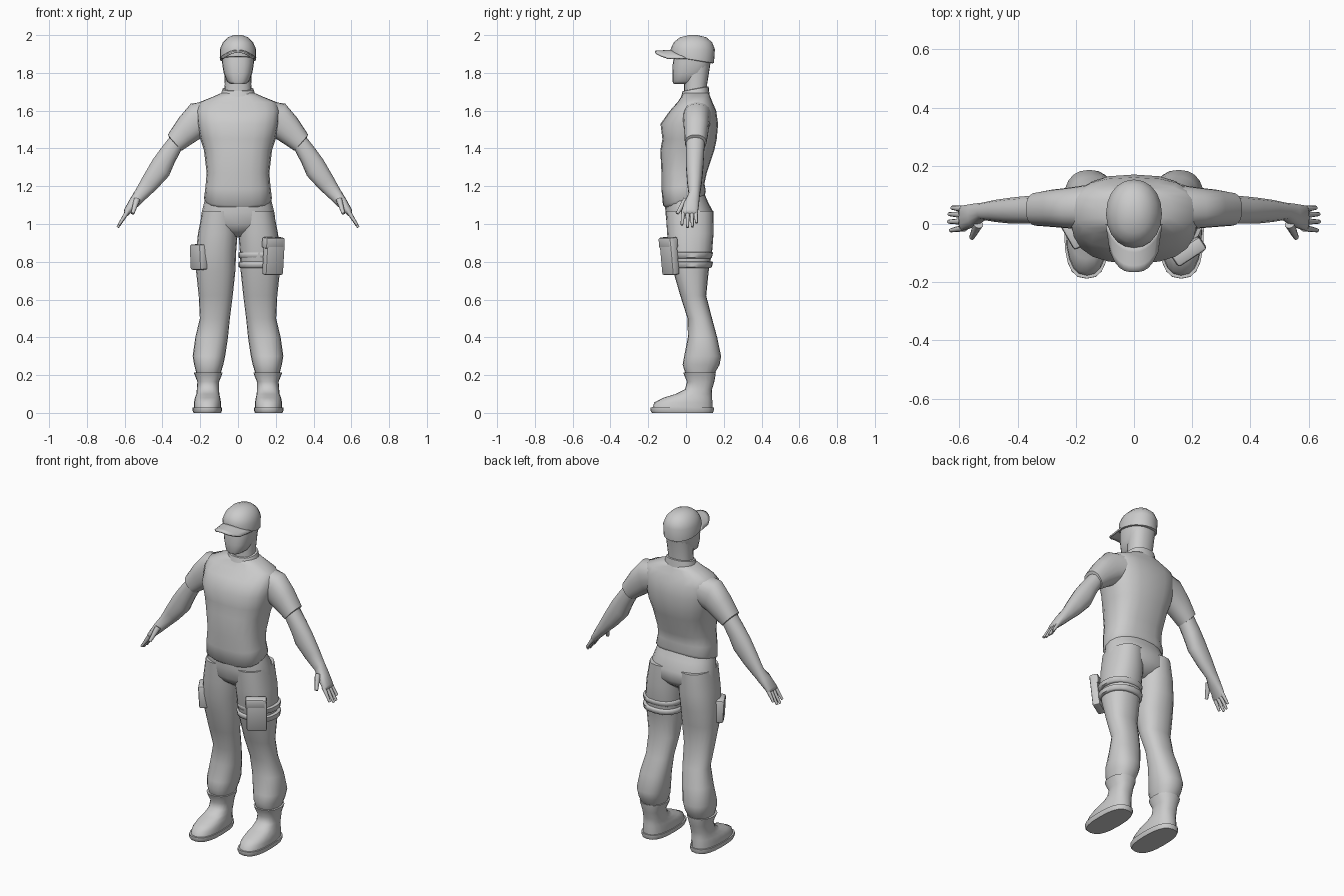
import bpy, bmesh, math
from mathutils import Vector, Matrix

grey = bpy.data.materials.new("plain_grey")
grey.diffuse_color = (0.6, 0.6, 0.6, 1)


def finish(name, bm, angle=60):
    bmesh.ops.recalc_face_normals(bm, faces=bm.faces)
    me = bpy.data.meshes.new(name)
    bm.to_mesh(me)
    bm.free()
    me.materials.append(grey)
    ob = bpy.data.objects.new(name, me)
    bpy.context.collection.objects.link(ob)
    bpy.ops.object.select_all(action='DESELECT')
    ob.select_set(True)
    bpy.context.view_layer.objects.active = ob
    bpy.ops.object.shade_smooth_by_angle(angle=math.radians(angle))
    return ob


def loft(name, rows, power=2.3, side=1, n=20, angle=60):
    """Rows are (x0, z0, x1, z1, y_front, y_back[, tilt]); each makes one rounded ring."""
    bm = bmesh.new()
    rings = []
    for row in rows:
        x0, z0, x1, z1, y0, y1 = row[:6]
        tilt = row[6] if len(row) > 6 else 0
        ring = []
        for i in range(n):
            a = 2 * math.pi * i / n
            c, s = math.cos(a), math.sin(a)
            u = math.copysign(abs(c) ** (2 / power), c)
            v = math.copysign(abs(s) ** (2 / power), s)
            x = (x0 + x1) / 2 + u * (x1 - x0) / 2
            z = (z0 + z1) / 2 + u * (z1 - z0) / 2 + tilt * v
            ring.append(bm.verts.new((side * x, (y0 + y1) / 2 + v * (y1 - y0) / 2, z)))
        rings.append(ring)
    for a, b in zip(rings, rings[1:]):
        for i in range(n):
            j = (i + 1) % n
            bm.faces.new((a[i], a[j], b[j], b[i]))
    bm.faces.new(rings[0])
    bm.faces.new(rings[-1])
    return finish(name, bm, angle)


def flat(z, xa, xb, y0, y1, tilt=0):
    return (xa, z, xb, z, y0, y1, tilt)


def mid(z, w, y0, y1, tilt=0):
    return flat(z, -w, w, y0, y1, tilt)


def digit(name, p, q, r, side):
    """Tapered finger between two points."""
    p, q = Vector(p), Vector(q)
    d = q - p
    bm = bmesh.new()
    m = Matrix.Translation((p + q) / 2) @ d.to_track_quat('Z', 'Y').to_matrix().to_4x4()
    bmesh.ops.create_cone(bm, cap_ends=True, segments=8, radius1=r, radius2=r * 0.55,
                          depth=d.length, matrix=m)
    for v in bm.verts:
        v.co.x *= side
    finish(name, bm, 80)


def pouch(name, centre, size, turn, lean):
    bm = bmesh.new()
    m = (Matrix.Translation(centre) @ Matrix.Rotation(math.radians(turn), 4, 'Z')
         @ Matrix.Rotation(math.radians(lean), 4, 'X') @ Matrix.Diagonal((*size, 1)))
    bmesh.ops.create_cube(bm, size=1, matrix=m)
    bmesh.ops.bevel(bm, geom=bm.edges[:], offset=0.011, segments=2, affect='EDGES', profile=0.5)
    finish(name, bm, 40)


# Shirt body with overhanging belly
loft("shirt", [
    mid(1.10, 0.15, -0.09, 0.09, 0.03), mid(1.135, 0.18, -0.122, 0.105, 0.035),
    mid(1.20, 0.172, -0.13, 0.098, 0.015), mid(1.27, 0.166, -0.13, 0.11),
    mid(1.39, 0.18, -0.136, 0.15), mid(1.45, 0.20, -0.125, 0.163),
    mid(1.53, 0.215, -0.135, 0.17), mid(1.60, 0.222, -0.085, 0.16),
    mid(1.645, 0.205, -0.045, 0.14), mid(1.675, 0.13, -0.025, 0.128),
    mid(1.695, 0.085, -0.015, 0.12)], power=2.6)

# Neck, collar and head
loft("collar", [mid(1.67, 0.095, -0.03, 0.125, 0.01), mid(1.715, 0.082, -0.018, 0.12, 0.012),
                mid(1.717, 0.07, -0.01, 0.11, 0.012)], angle=40)
loft("neck", [mid(1.66, 0.075, -0.01, 0.112), mid(1.74, 0.07, -0.01, 0.112),
              mid(1.84, 0.075, -0.01, 0.128)])
loft("head", [mid(1.742, 0.04, -0.066, 0.03), mid(1.755, 0.058, -0.071, 0.07),
              mid(1.80, 0.076, -0.072, 0.115), mid(1.85, 0.084, -0.07, 0.13),
              mid(1.91, 0.086, -0.06, 0.135)], power=2.5)

# Cap crown and curved brim
loft("cap_crown", [mid(1.868, 0.09, -0.07, 0.14, -0.018), mid(1.87, 0.096, -0.078, 0.148, -0.018),
                   mid(1.925, 0.096, -0.082, 0.153), mid(1.962, 0.08, -0.065, 0.138),
                   mid(1.988, 0.054, -0.032, 0.108), mid(2.0, 0.022, 0.015, 0.06)], power=2.1)
bm = bmesh.new()
grid = []
for j in range(5):
    t = j / 4
    row = []
    for i in range(11):
        u = -1 + i / 5
        edge = -0.165 + 0.07 * abs(u) ** 3
        root = -0.075 + 0.075 * u * u
        x = u * (0.094 - 0.014 * t)
        row.append(bm.verts.new((x, root + (edge - root) * t,
                                 1.918 - 0.006 * t - 0.042 * u * u * (1 - 0.15 * t))))
    grid.append(row)
for a, b in zip(grid, grid[1:]):
    for i in range(10):
        bm.faces.new((a[i], a[i + 1], b[i + 1], b[i]))
brim = finish("cap_brim", bm)
mod = brim.modifiers.new("thickness", 'SOLIDIFY')
mod.thickness = 0.01
mod.offset = 0

# Trouser seat
loft("trouser_seat", [
    mid(1.19, 0.155, -0.10, 0.085), mid(1.12, 0.178, -0.112, 0.115),
    mid(1.06, 0.193, -0.109, 0.146), mid(1.0, 0.2, -0.102, 0.145),
    mid(0.965, 0.13, -0.08, 0.12), mid(0.935, 0.05, -0.04, 0.08)])

for side, tag in ((1, "left"), (-1, "right")):
    # Trouser leg
    loft(tag + "_trouser_leg", [
        flat(1.07, 0.01, 0.188, -0.107, 0.145), flat(0.95, 0.002, 0.212, -0.1, 0.146),
        flat(0.85, 0.01, 0.222, -0.09, 0.138), flat(0.75, 0.014, 0.222, -0.068, 0.12),
        flat(0.62, 0.028, 0.208, -0.03, 0.107), flat(0.5, 0.043, 0.202, 0.008, 0.138),
        flat(0.40, 0.053, 0.226, 0.01, 0.165), flat(0.30, 0.068, 0.24, -0.01, 0.186),
        flat(0.255, 0.078, 0.232, -0.018, 0.178), flat(0.215, 0.09, 0.222, -0.005, 0.155)],
        side=side)
    # Boot with sole
    loft(tag + "_boot", [
        flat(0.215, 0.082, 0.234, -0.015, 0.158), flat(0.205, 0.084, 0.231, -0.012, 0.157),
        flat(0.165, 0.1, 0.215, 0.005, 0.15), flat(0.125, 0.1, 0.218, -0.005, 0.138),
        flat(0.10, 0.099, 0.22, -0.055, 0.137), flat(0.08, 0.094, 0.228, -0.12, 0.138),
        flat(0.055, 0.09, 0.233, -0.168, 0.14), flat(0.025, 0.09, 0.234, -0.178, 0.14)],
        side=side, power=2.4)
    loft(tag + "_sole", [flat(0.028, 0.085, 0.24, -0.187, 0.147), flat(0.012, 0.085, 0.24, -0.188, 0.147),
                         flat(0.0, 0.09, 0.235, -0.18, 0.142)], side=side, power=2.6, angle=40)
    # Short sleeve, bare arm and hand
    loft(tag + "_sleeve", [
        (0.12, 1.50, 0.13, 1.655, -0.02, 0.14), (0.195, 1.455, 0.25, 1.637, -0.015, 0.125),
        (0.25, 1.42, 0.315, 1.56, -0.01, 0.118), (0.298, 1.388, 0.372, 1.472, -0.006, 0.108),
        (0.31, 1.398, 0.364, 1.459, 0.002, 0.098)], side=side, angle=50)
    loft(tag + "_arm", [
        (0.29, 1.41, 0.35, 1.475, 0.0, 0.1), (0.335, 1.325, 0.41, 1.398, 0.0, 0.096),
        (0.365, 1.255, 0.452, 1.34, 0.0, 0.092), (0.43, 1.185, 0.503, 1.252, 0.006, 0.084),
        (0.492, 1.128, 0.54, 1.185, 0.014, 0.074), (0.532, 1.09, 0.572, 1.133, -0.01, 0.07),
        (0.574, 1.052, 0.602, 1.078, -0.024, 0.064), (0.585, 1.04, 0.604, 1.06, -0.022, 0.061)],
        side=side, n=14)
    for k, (y, tip, z) in enumerate(((-0.013, -0.022, 0.995), (0.009, 0.008, 0.982),
                                     (0.031, 0.034, 0.985), (0.051, 0.056, 1.005))):
        digit(f"{tag}_finger_{k + 1}", (0.582, y, 1.07), (0.637 - (z - 0.982) * 0.5, tip, z), 0.0125, side)
    digit(tag + "_thumb", (0.535, 0.0, 1.13), (0.558, -0.047, 1.055), 0.017, side)

# Thigh pouch with flap and two straps
pouch("thigh_pouch", (0.188, -0.088, 0.825), (0.112, 0.045, 0.19), 33, 6)
pouch("pouch_flap", (0.187, -0.094, 0.9), (0.118, 0.052, 0.06), 33, 6)
for k, z in enumerate((0.785, 0.835)):
    loft(f"thigh_strap_{k + 1}", [
        flat(z - 0.017, 0.012, 0.226, -0.076, 0.13), flat(z - 0.013, 0.004, 0.238, -0.084, 0.137),
        flat(z + 0.013, 0.003, 0.238, -0.09, 0.143), flat(z + 0.017, 0.011, 0.226, -0.085, 0.138)],
        angle=70)

# Thigh pocket on the other leg
pouch("thigh_pocket", (-0.208, -0.03, 0.825), (0.11, 0.05, 0.135), -60, 3)
